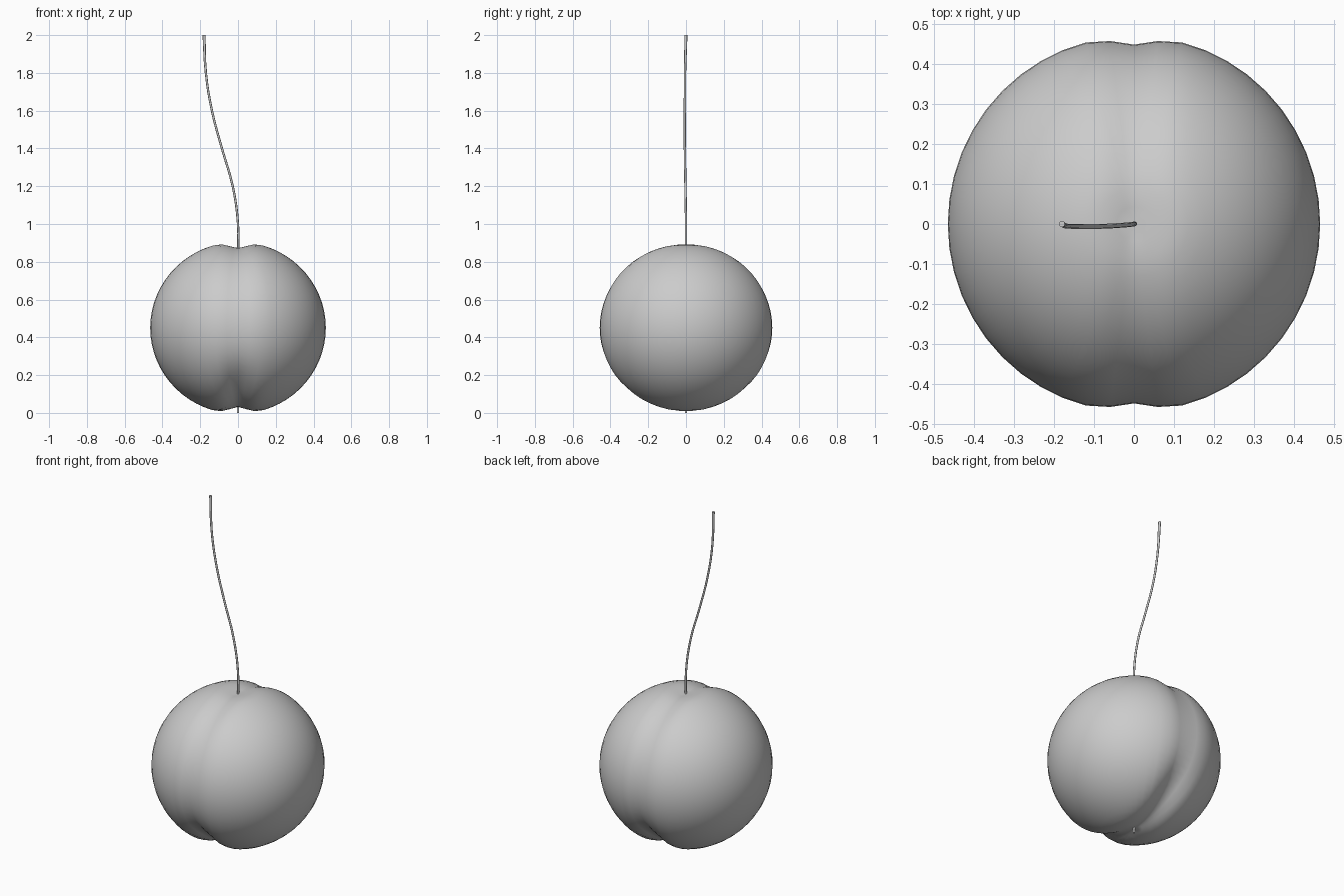
import bpy
import bmesh
from math import exp, radians
from mathutils import Vector

cube = bpy.data.objects.get("Cube")
if cube:
    bpy.data.objects.remove(cube)


def make_material(name, rgb):
    mat = bpy.data.materials.new(name)
    mat.use_nodes = True
    mat.diffuse_color = (*rgb, 1)
    mat.node_tree.nodes["Principled BSDF"].inputs["Base Color"].default_value = (*rgb, 1)
    return mat


def finish(name, bm, mat, angle=60):
    mesh = bpy.data.meshes.new(name)
    bm.normal_update()
    bm.to_mesh(mesh)
    bm.free()
    mesh.materials.append(mat)
    obj = bpy.data.objects.new(name, mesh)
    bpy.context.collection.objects.link(obj)
    bpy.ops.object.select_all(action="DESELECT")
    obj.select_set(True)
    bpy.context.view_layer.objects.active = obj
    bpy.ops.object.shade_smooth_by_angle(angle=radians(angle))
    return obj


grey = make_material("plain grey", (0.6, 0.6, 0.6))

# Fruit: ellipsoid with a crease running front to back and a dimple at the stem
CENTRE = Vector((0, 0, 0.45))
bm = bmesh.new()
bmesh.ops.create_uvsphere(bm, u_segments=48, v_segments=32, radius=1)
for v in bm.verts:
    n = v.co.copy()
    p = Vector((n.x * 0.465, n.y * 0.47, n.z * 0.455))
    low = exp(-((n.z + 0.75) / 0.3) ** 2)
    crease = (0.022 + 0.03 * low) * exp(-(p.x / 0.065) ** 2)
    dimple = 0.012 * exp(-(p.xy.length / 0.06) ** 2) if n.z > 0 else 0
    v.co = CENTRE + p - n * (crease + dimple)
finish("fruit", bm, grey, 80)

# Blossom tip under the fruit
bm = bmesh.new()
bmesh.ops.create_cone(bm, cap_ends=True, segments=8, radius1=0.006, radius2=0.006, depth=0.06)
bmesh.ops.translate(bm, verts=bm.verts, vec=(0, 0, 0.03))
finish("blossom_tip", bm, grey)

# Stem: thin tube swept along a gentle S curve
path = [(0, 0, 0.82), (0, 0, 1.0), (-0.028, -0.003, 1.2), (-0.085, -0.006, 1.4),
        (-0.138, -0.006, 1.6), (-0.17, -0.005, 1.8), (-0.18, 0, 2.0)]
curve = bpy.data.curves.new("stem", "CURVE")
curve.dimensions = "3D"
curve.bevel_depth = 0.006
curve.bevel_resolution = 2
curve.resolution_u = 4
curve.use_fill_caps = True
spline = curve.splines.new("BEZIER")
spline.bezier_points.add(len(path) - 1)
for point, co in zip(spline.bezier_points, path):
    point.co = co
    point.handle_left_type = point.handle_right_type = "AUTO"
spline.bezier_points[-1].radius = 1.3
curve.materials.append(grey)
stem = bpy.data.objects.new("stem", curve)
bpy.context.collection.objects.link(stem)
